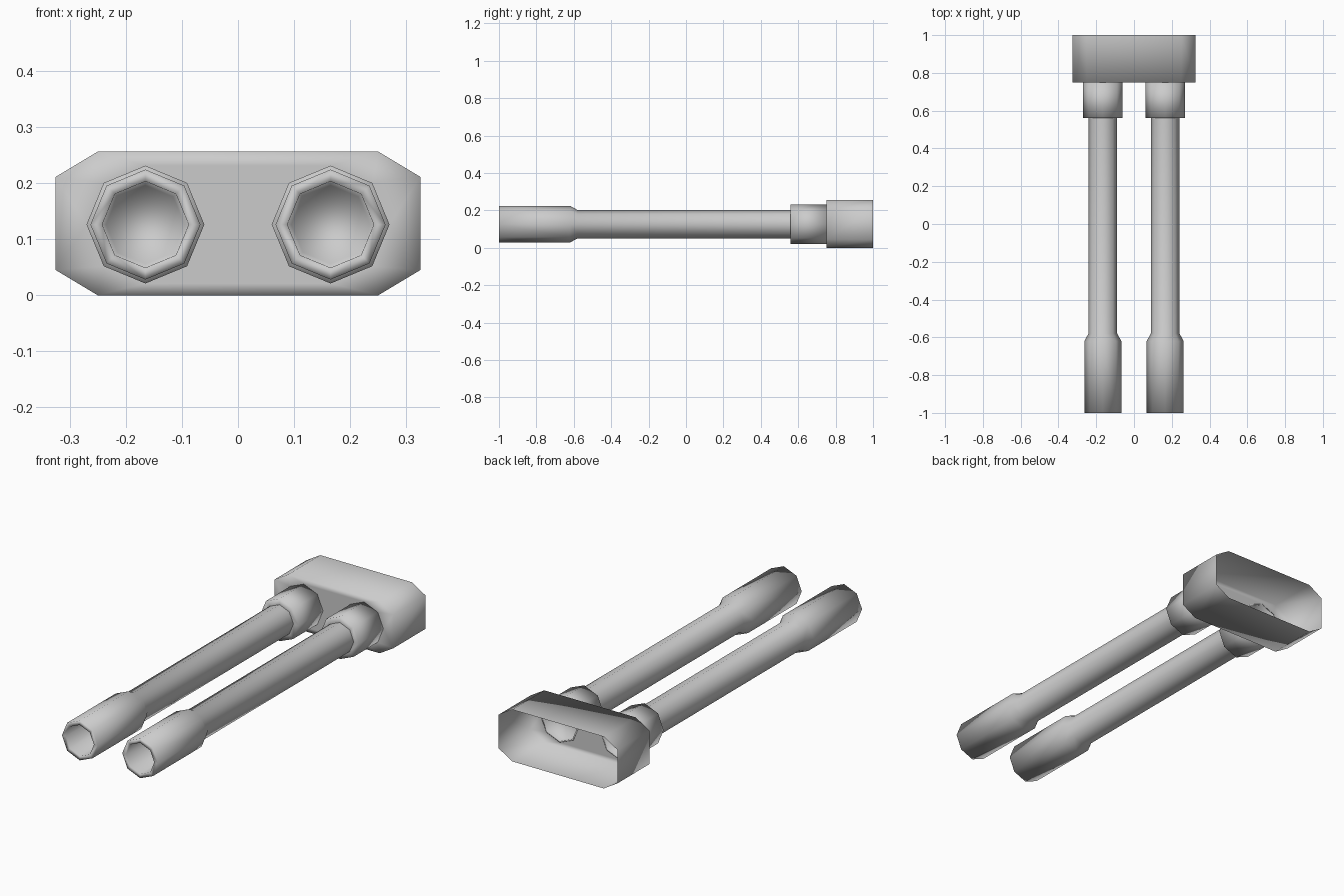
import bpy, bmesh, math

if "Cube" in bpy.data.objects:
    bpy.data.objects.remove(bpy.data.objects["Cube"])

SIDES, CX, CZ = 8, 0.165, 0.126


def finish(bm, name, mirror=False):
    bmesh.ops.recalc_face_normals(bm, faces=bm.faces)
    for f in bm.faces:
        f.smooth = True
    me = bpy.data.meshes.new(name)
    bm.to_mesh(me)
    bm.free()
    ob = bpy.data.objects.new(name, me)
    bpy.context.collection.objects.link(ob)
    if mirror:
        ob.modifiers.new("Mirror", "MIRROR").use_mirror_merge = False
    return ob


def ring(bm, r, y, cx=CX):
    steps = [2 * math.pi * i / SIDES for i in range(SIDES)]
    return [bm.verts.new((cx + r * math.cos(a), y, CZ + r * math.sin(a))) for a in steps]


def tube(name, profile, cap_end=True):
    """Eight-sided lathe along y from (radius, y) points, mirrored to both sides."""
    bm = bmesh.new()
    rings = [ring(bm, r, y) for r, y in profile]
    for a, b in zip(rings, rings[1:]):
        for i in range(SIDES):
            j = (i + 1) % SIDES
            bm.faces.new((a[i], a[j], b[j], b[i]))
    if cap_end:
        bm.faces.new(rings[-1])
    return finish(bm, name, mirror=True)


# Barrels with a thicker muzzle and a deep blind bore
tube("barrel", [(0.076, 0.56), (0.076, -0.58), (0.098, -0.62), (0.098, -1.0),
                (0.077, -1.0), (0.07, -0.6)])

# Collars, shallowly recessed where they meet the housing
tube("collar", [(0.076, 0.56), (0.105, 0.56), (0.105, 0.75), (0.098, 0.75), (0.098, 0.72)])

# Housing: chamfered shell open at the back, holes for the collars in its front wall
bm = bmesh.new()
quarter = [(0.25, 0.0), (0.325, 0.045), (0.325, 0.211), (0.25, 0.256)]
outline = quarter + [(-x, z) for x, z in reversed(quarter)]
front = [bm.verts.new((x, 0.75, z)) for x, z in outline]
back = [bm.verts.new((x, 1.0, z)) for x, z in outline]
wall_edges = []
for loop in (front, ring(bm, 0.105, 0.75), ring(bm, 0.105, 0.75, -CX)):
    wall_edges += [bm.edges.new((loop[i - 1], loop[i])) for i in range(len(loop))]
bmesh.ops.triangle_fill(bm, edges=wall_edges, use_beauty=True, normal=(0, -1, 0))
for i in range(len(front)):
    bm.faces.new((front[i - 1], front[i], back[i], back[i - 1]))
finish(bm, "housing")
